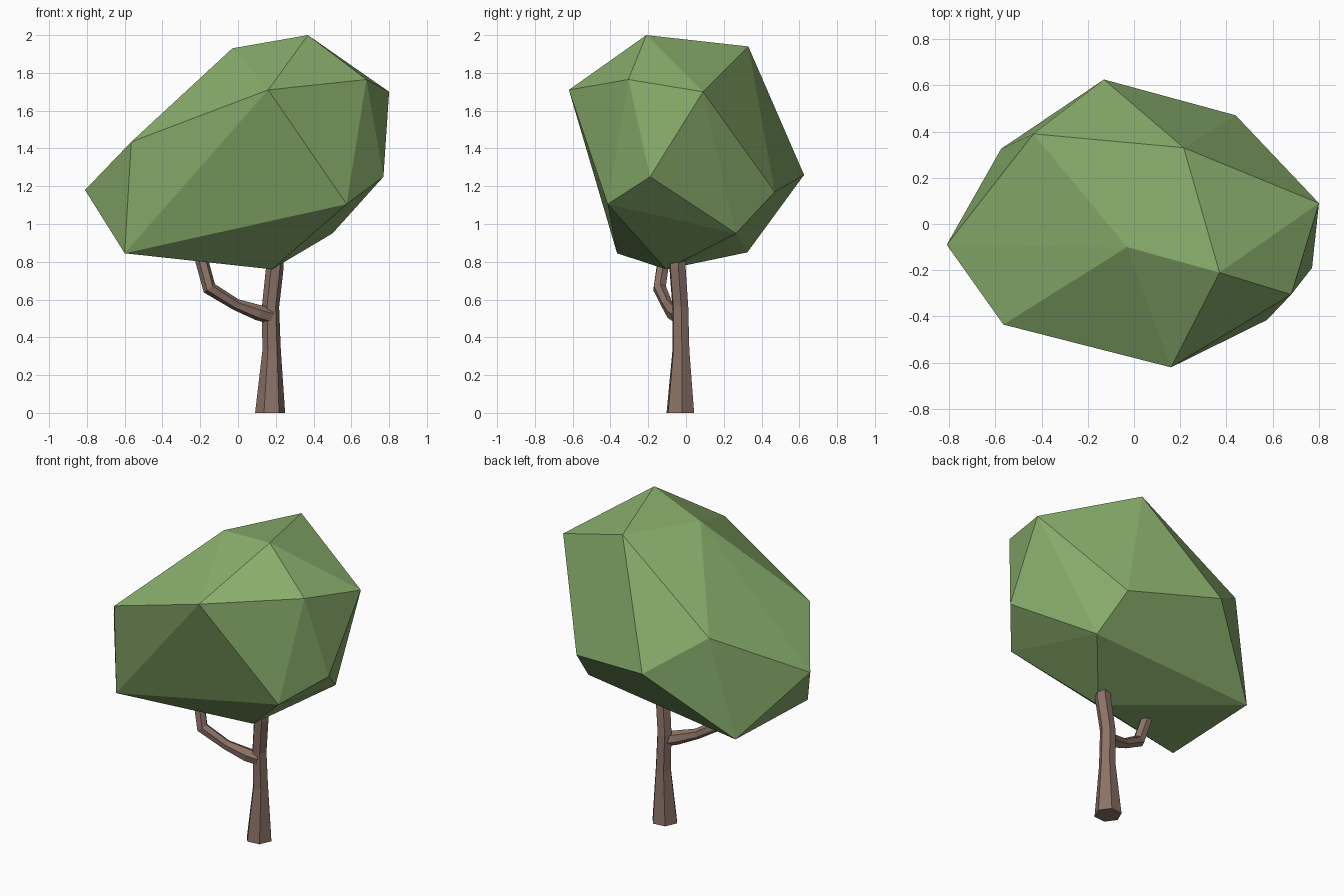
import bpy, bmesh, math
from mathutils import Vector

if "Cube" in bpy.data.objects:
    bpy.data.objects.remove(bpy.data.objects["Cube"])


def material(name, color):
    m = bpy.data.materials.new(name)
    m.diffuse_color = color
    m.use_nodes = True
    m.node_tree.nodes["Principled BSDF"].inputs["Base Color"].default_value = m.diffuse_color
    return m


def finish(bm, name, mat):
    bmesh.ops.recalc_face_normals(bm, faces=bm.faces[:])
    me = bpy.data.meshes.new(name)
    bm.to_mesh(me)
    bm.free()
    me.materials.append(mat)
    ob = bpy.data.objects.new(name, me)
    bpy.context.collection.objects.link(ob)
    return ob


def tube(name, path, mat, upright=False, sides=6, turn=math.radians(6)):
    """Low-poly limb through (x, y, z, radius) stations."""
    bm = bmesh.new()
    pts = [Vector(p[:3]) for p in path]
    rings = []
    for i, p in enumerate(pts):
        t = Vector((0, 0, 1))
        if not upright:
            t = Vector()
            if i > 0:
                t += (p - pts[i - 1]).normalized()
            if i < len(pts) - 1:
                t += (pts[i + 1] - p).normalized()
        q = Vector((0, 0, 1)).rotation_difference(t.normalized())
        ring = []
        for k in range(sides):
            a = turn + math.tau * k / sides
            ring.append(bm.verts.new(p + q @ Vector((math.cos(a), math.sin(a), 0)) * path[i][3]))
        rings.append(ring)
    for a, b in zip(rings, rings[1:]):
        for k in range(sides):
            n = (k + 1) % sides
            bm.faces.new((a[k], a[n], b[n], b[k]))
    bm.faces.new(rings[0][::-1])
    bm.faces.new(rings[-1])
    return finish(bm, name, mat)


bark = material("bark", (0.26, 0.17, 0.135, 1))
leaf = material("leaf", (0.25, 0.42, 0.15, 1))

# Trunk, flared at the foot
tube("trunk", [(0.17, -0.03, 0, 0.08), (0.178, -0.027, 0.33, 0.049),
               (0.172, -0.03, 0.56, 0.046), (0.195, -0.045, 0.77, 0.047),
               (0.197, -0.045, 0.86, 0.045)], bark, upright=True)

# Side branch, rising into the crown
tube("branch", [(0.17, -0.04, 0.515, 0.043), (0.11, -0.065, 0.53, 0.042),
                (-0.01, -0.10, 0.573, 0.031), (-0.152, -0.14, 0.66, 0.037),
                (-0.19, -0.12, 0.80, 0.035), (-0.20, -0.115, 0.85, 0.034)], bark)

# Faceted crown: convex hull of its corner points
corners = [(0.80, 0.09, 1.70), (0.44, 0.47, 1.17), (-0.13, 0.625, 1.26),
           (0.215, 0.33, 1.94), (-0.435, 0.39, 1.48), (-0.575, 0.325, 0.85),
           (-0.81, -0.09, 1.18), (-0.565, -0.435, 1.435), (0.16, -0.62, 1.71),
           (-0.03, -0.10, 1.93), (0.37, -0.21, 2.0), (0.68, -0.305, 1.765),
           (0.77, -0.19, 1.25), (0.575, -0.415, 1.105), (-0.60, -0.365, 0.845),
           (0.18, -0.105, 0.76), (0.50, 0.265, 0.95)]
bm = bmesh.new()
for c in corners:
    bm.verts.new(c)
bmesh.ops.convex_hull(bm, input=bm.verts[:])
finish(bm, "crown", leaf)
